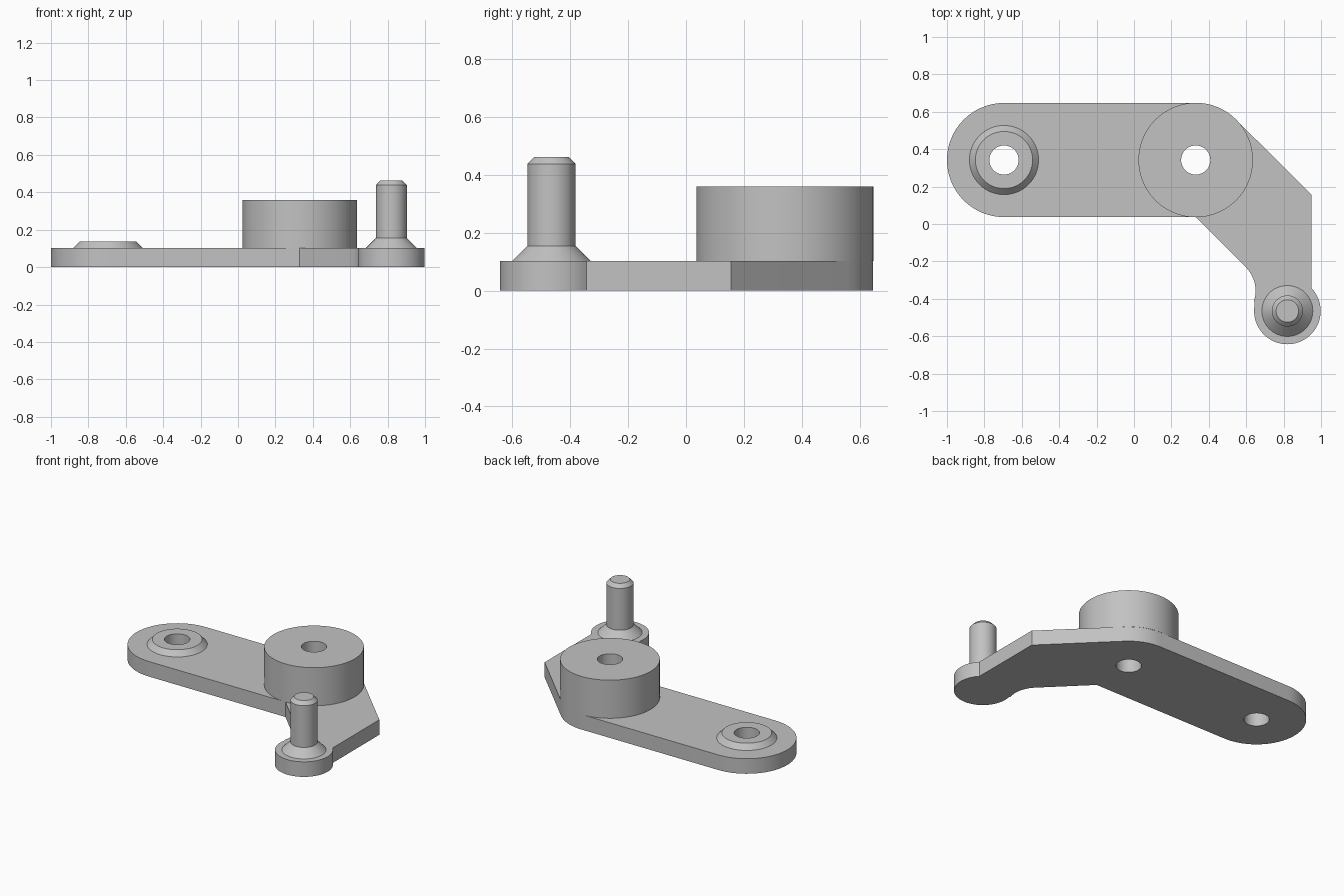
import bpy, bmesh, math
from mathutils import Vector

if "Cube" in bpy.data.objects:
    bpy.data.objects.remove(bpy.data.objects["Cube"])

PIVOT = (-0.695, 0.342)
BOSS = (0.33, 0.342)
PIN = (0.82, -0.465)
FILLET = (0.472, -0.357)
R, HOLE, PIN_R, T = 0.305, 0.078, 0.178, 0.102

grey = bpy.data.materials.new("metal_grey")
grey.diffuse_color = (0.54, 0.54, 0.54, 1)
grey.use_nodes = True
grey.node_tree.nodes["Principled BSDF"].inputs["Base Color"].default_value = grey.diffuse_color


def arc(c, r, a0, a1, n):
    """Points on an arc, angles in degrees."""
    return [(c[0] + r * math.cos(math.radians(a0 + (a1 - a0) * i / n)),
             c[1] + r * math.sin(math.radians(a0 + (a1 - a0) * i / n)))
            for i in range(n + 1)]


def finish(name, bm):
    bmesh.ops.recalc_face_normals(bm, faces=bm.faces)
    mesh = bpy.data.meshes.new(name)
    bm.to_mesh(mesh)
    bm.free()
    mesh.materials.append(grey)
    ob = bpy.data.objects.new(name, mesh)
    bpy.context.collection.objects.link(ob)
    bpy.ops.object.select_all(action='DESELECT')
    bpy.context.view_layer.objects.active = ob
    ob.select_set(True)
    bpy.ops.object.shade_smooth_by_angle(angle=math.radians(25))
    return ob


def plate(name, loops, height):
    """Extrude an outline with holes."""
    bm = bmesh.new()
    edges = []
    for pts in loops:
        vs = [bm.verts.new((x, y, 0)) for x, y in pts]
        edges += [bm.edges.new((vs[i - 1], vs[i])) for i in range(len(vs))]
    bmesh.ops.triangle_fill(bm, edges=edges, use_beauty=True, normal=Vector((0, 0, 1)))
    geo = bmesh.ops.extrude_face_region(bm, geom=bm.faces[:])["geom"]
    top = [g for g in geo if isinstance(g, bmesh.types.BMVert)]
    bmesh.ops.translate(bm, verts=top, vec=(0, 0, height))
    return finish(name, bm)


def lathe(name, centre, profile, n=64):
    """Revolve (radius, z) points about a vertical axis."""
    bm = bmesh.new()
    vs = [bm.verts.new((r, 0, z)) for r, z in profile]
    edges = [bm.edges.new(p) for p in zip(vs, vs[1:])]
    bmesh.ops.spin(bm, geom=vs + edges, cent=(0, 0, 0), axis=(0, 0, 1),
                   angle=math.tau, steps=n, use_merge=True)
    bmesh.ops.remove_doubles(bm, verts=bm.verts, dist=1e-5)
    bmesh.ops.translate(bm, verts=bm.verts, vec=(*centre, 0))
    return finish(name, bm)


# Flat cranked arm with two through holes
outline = (arc(PIVOT, R, 90, 270, 32) + [(BOSS[0], BOSS[1] - R)]
           + arc(FILLET, PIN_R, 45, -17.3, 12)
           + arc(PIN, PIN_R, 162.7, 403, 40)[1:]
           + [(0.95, 0.156)] + arc(BOSS, R, 45, 90, 8))
holes = [arc(c, HOLE, 0, 360, 64)[:-1] for c in (PIVOT, BOSS)]
plate("arm_plate", [outline] + holes, T)

# Tall bored boss
lathe("boss", BOSS, [(HOLE, T), (HOLE, 0.36), (R + 0.001, 0.36), (R + 0.001, T)])

# Low chamfered collar around the pivot hole
lathe("pivot_collar", PIVOT, [(HOLE, T), (HOLE, 0.136), (0.153, 0.136), (0.185, T)])

# Pin with a flared foot and chamfered tip
lathe("pin", PIN, [(0.136, T), (0.083, 0.155), (0.083, 0.438), (0.06, 0.462), (0, 0.462)])
